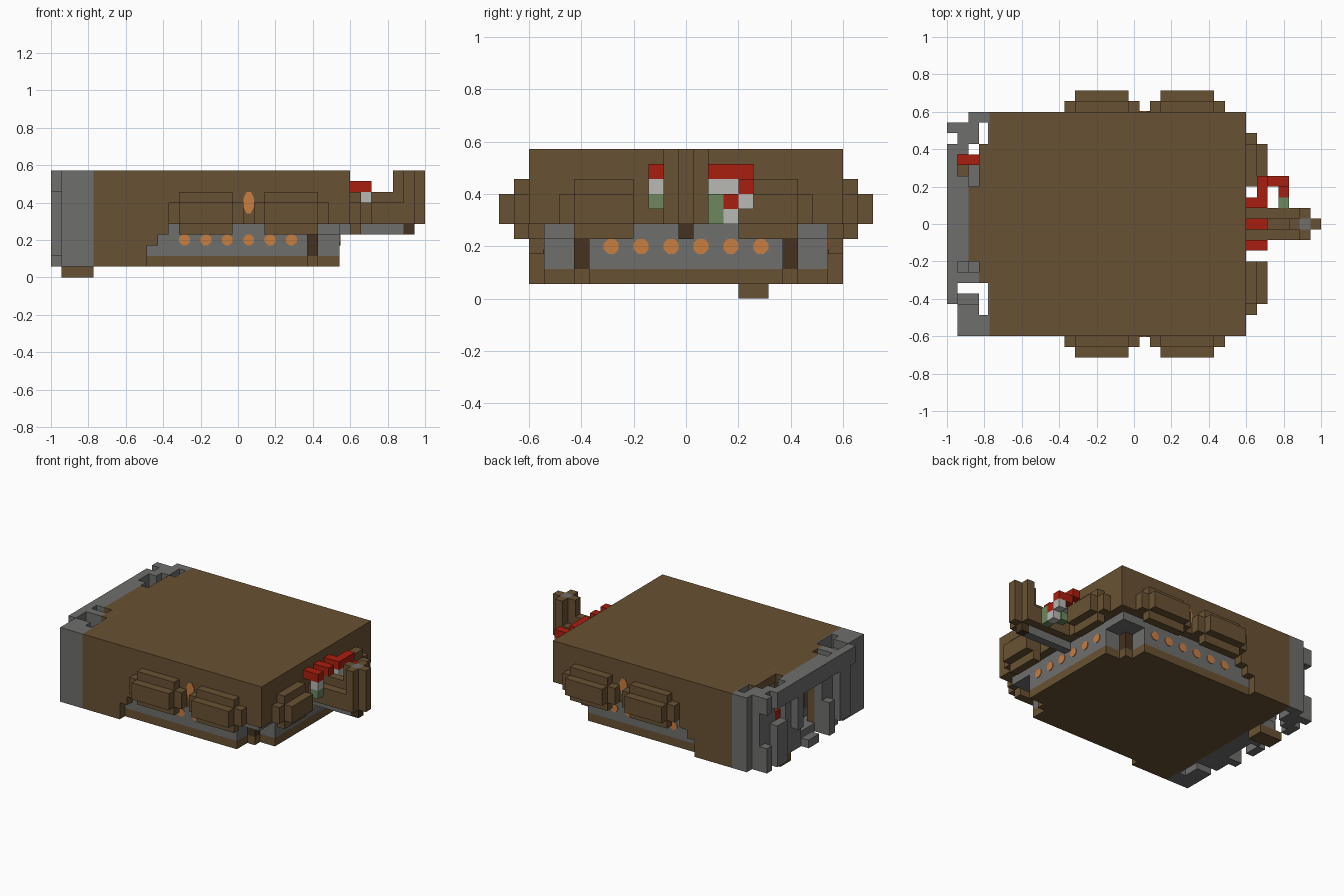
import bpy, bmesh, math
from mathutils import Matrix, Vector

cube = bpy.data.objects.get("Cube")
if cube:
    bpy.data.objects.remove(cube, do_unlink=True)

U = 2 / 35  # one block


def material(name, r, g, b):
    m = bpy.data.materials.new(name)
    m.use_nodes = True
    m.diffuse_color = (r, g, b, 1)
    m.node_tree.nodes["Principled BSDF"].inputs["Base Color"].default_value = (r, g, b, 1)
    return m


WOOD = material("brown wood", 0.14, 0.083, 0.033)
DARK = material("dark wood", 0.058, 0.032, 0.014)
STONE = material("grey stone", 0.156, 0.156, 0.153)
RED = material("red", 0.40, 0.013, 0.005)
WHITE = material("white", 0.48, 0.48, 0.46)
GREEN = material("leaf green", 0.156, 0.242, 0.114)
GLOW = material("orange lamp", 0.58, 0.205, 0.053)


def point(i, j, k):
    return Vector((i * U - 1, (j - 12.5) * U, k * U))


def finish(name, mat, bm):
    me = bpy.data.meshes.new(name)
    bm.to_mesh(me)
    bm.free()
    me.materials.append(mat)
    ob = bpy.data.objects.new(name, me)
    bpy.context.collection.objects.link(ob)


def blocks(name, mat, *boxes, mirror=False):
    """Boxes as block spans (i0, i1, j0, j1, k0, k1) along x, y and z."""
    boxes = list(boxes)
    if mirror:
        boxes += [(a, b, 25 - d, 25 - c, e, f) for a, b, c, d, e, f in boxes]
    bm = bmesh.new()
    for a, b, c, d, e, f in boxes:
        lo, hi = point(a, c, e), point(b, d, f)
        bmesh.ops.create_cube(bm, size=1, matrix=Matrix.Translation((lo + hi) / 2)
                              @ Matrix.Diagonal((*(hi - lo), 1)))
    finish(name, mat, bm)


def lamps(name, spots, axis, tall=1):
    """Thin octagonal plates facing along the axis."""
    bm = bmesh.new()
    for s in spots:
        m = (Matrix.Translation(point(*s)) @ Matrix.Diagonal((1, 1, tall, 1))
             @ Matrix.Rotation(math.pi / 2, 4, axis) @ Matrix.Rotation(math.pi / 8, 4, 'Z'))
        r = U / 2 / math.cos(math.pi / 8)
        bmesh.ops.create_cone(bm, cap_ends=True, segments=8, radius1=r, radius2=r, depth=0.008, matrix=m)
    finish(name, GLOW, bm)


# Hull and stepped skirt
blocks("upper_body", WOOD, (4, 28, 2, 23, 5, 10), (4, 9, 2, 23, 1, 5))
blocks("skirt_steps", WOOD, (9, 10, 2, 3, 3, 5), (10, 11, 2, 3, 4, 5), mirror=True)
blocks("base", WOOD, (9, 24, 3, 22, 1, 2), (24, 27, 6, 19, 1, 2))
blocks("stone_walls", STONE, (9, 24, 3, 22, 2, 4), (24, 27, 6, 19, 2, 4), (9, 27, 3, 22, 4, 5))
blocks("corner_posts", DARK, (24, 25, 5, 6, 2, 4), mirror=True)
blocks("corner_post_feet", WOOD, (24, 25, 5, 6, 1, 2), mirror=True)

# Lamps along the sides and the nose
steps = [2 * n for n in range(6)]
lamps("side_lamps", [(12.5 + s, j, 3.5) for s in steps for j in (3, 22)], 'X')
lamps("nose_lamps", [(27, 7.5 + s, 3.5) for s in steps], 'Y')
lamps("tall_side_lamps", [(18.5, j, 7) for j in (2, 23)], 'X', 2)

# Protruding bays
for n, a in enumerate((11, 19)):
    blocks("side_bay_%d" % (n + 1), WOOD, (a + 1, a + 6, 1, 2, 4, 8), (a + 1, a + 6, 0, 1, 5, 7),
           (a, a + 1, 1, 2, 5, 7), (a + 6, a + 7, 1, 2, 5, 7), mirror=True)
blocks("nose_bays", WOOD, (28, 29, 5, 9, 4, 8), (29, 30, 5, 9, 5, 7),
       (28, 29, 4, 5, 5, 7), mirror=True)

# Prow with upright post
blocks("prow_beam", STONE, (27, 33, 12, 13, 4, 5))
blocks("prow_beam_end", DARK, (33, 34, 12, 13, 4, 5))
blocks("prow_deck", WOOD, (28, 33, 11, 14, 5, 7), (28, 32, 12, 13, 7, 8))
blocks("prow_post", WOOD, (32, 33, 12, 13, 7, 10), (34, 35, 12, 13, 5, 10),
       (33, 34, 11, 12, 5, 10), (33, 34, 13, 14, 5, 10))
blocks("prow_post_core", STONE, (33, 34, 12, 13, 5, 10))

# Hanging banners beside the prow
blocks("banner_red", RED, (28, 30, 10, 11, 8, 9), (28, 30, 12, 13, 8, 9), (28, 30, 14, 15, 8, 9),
       (29, 30, 15, 17, 8, 9), (30, 32, 16, 17, 7, 8), (31, 32, 15, 16, 6, 7))
blocks("banner_white", WHITE, (29, 30, 10, 11, 7, 8), (29, 30, 14, 16, 7, 8),
       (31, 32, 16, 17, 6, 7), (31, 32, 15, 16, 5, 6))
blocks("banner_green", GREEN, (29, 30, 10, 11, 6, 7), (29, 30, 14, 15, 6, 7),
       (31, 32, 14, 15, 5, 7))

# Ragged stone rear
blocks("roof_edge", WOOD, (2, 4, 9, 16, 9, 10), (3, 4, 7, 9, 9, 10), (3, 4, 16, 20, 9, 10))
blocks("rear_lining", STONE, (3.85, 4, 3, 9, 1, 10), (3.85, 4, 15, 22, 1, 10),
       (3.85, 4, 9, 15, 1, 3))
blocks("rear_side_walls", STONE, (2, 4, 22, 23, 1, 10), (1, 3, 20, 22, 1, 10),
       (1, 4, 2, 4, 1, 10), (1, 3, 4, 5, 1, 10), (0, 1, 21, 22, 1, 4), (0, 1, 21, 22, 8, 10))
blocks("rear_lintel", STONE, (0, 1, 5, 20, 8, 10), (1, 2, 9, 17, 8, 10), (1, 3, 7, 8, 6, 10))
blocks("rear_pillars", STONE, (1, 3, 5, 6, 1, 9), (0, 1, 6, 8, 2, 8), (1, 2, 7, 10, 1, 8),
       (0, 1, 9, 10, 1, 5), (1, 2, 14, 17, 1, 8), (0, 1, 15, 16, 4, 8),
       (0, 1, 18, 20, 1, 6), (1, 2, 19, 20, 1, 10))
blocks("rear_sill", STONE, (2, 4, 7, 18, 1, 2), (0, 1, 12, 14, 1, 2))
blocks("rear_doors", WOOD, (2, 3, 9, 10, 2, 8), (2, 3, 14, 15, 2, 8))
blocks("rear_step", WOOD, (1, 4, 16, 18, 0, 1))
blocks("rear_banner_red", RED, (1, 3, 18, 19, 6, 7), (3, 4, 11, 12, 5, 6))
blocks("rear_banner_white", WHITE, (2, 3, 18, 19, 5, 6), (3, 4, 11, 12, 4, 5))
blocks("rear_banner_green", GREEN, (2, 3, 18, 19, 4, 5), (3, 4, 11, 12, 3, 4))
